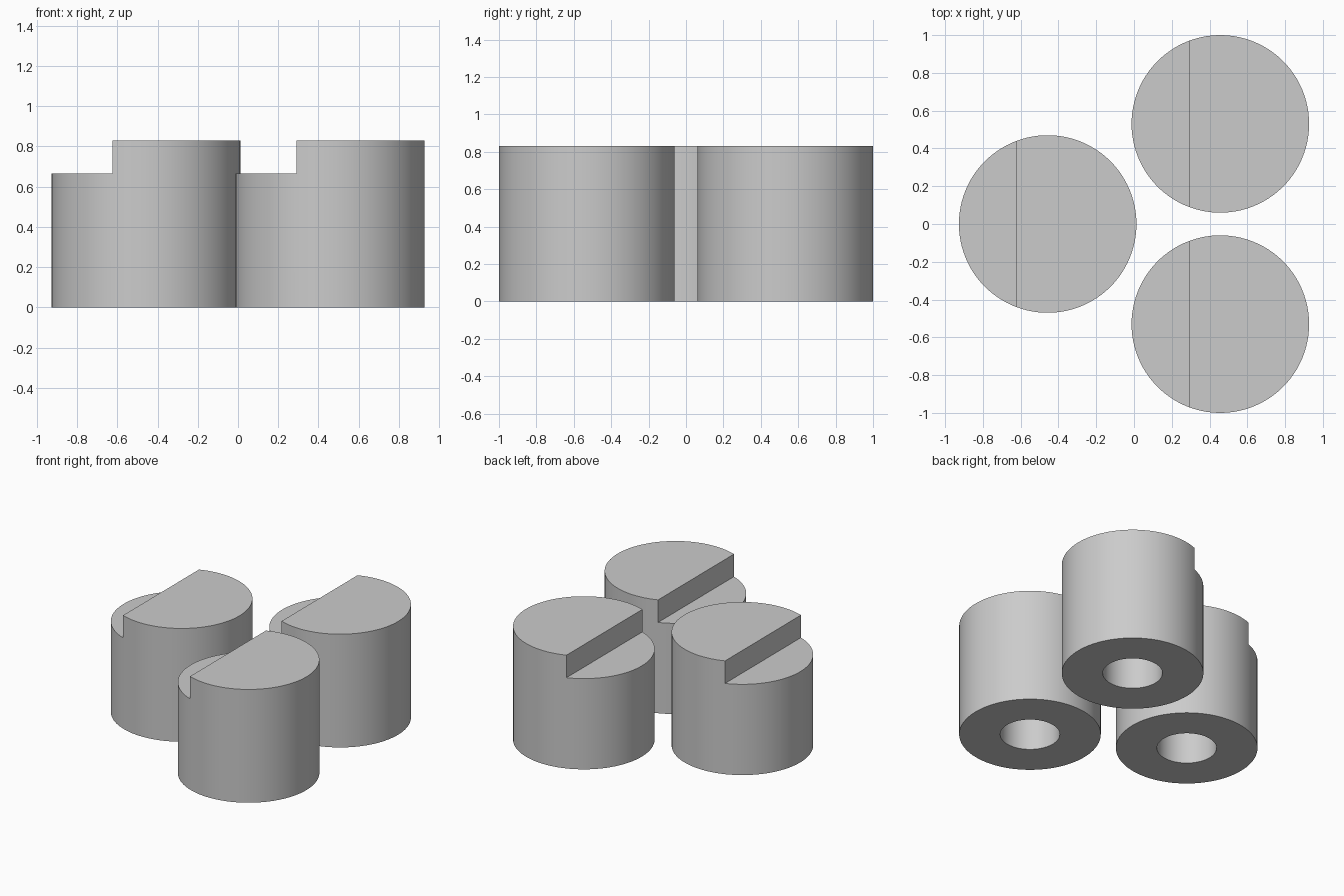
import bpy, bmesh, math

if "Cube" in bpy.data.objects:
    bpy.data.objects.remove(bpy.data.objects["Cube"])

R, HOLE_R = 0.47, 0.198            # outer and bore radius
TOP, STEP, HOLE_TOP = 0.83, 0.665, 0.5
CUT_X = -0.167                     # step wall, relative to the axis
N_D, N_S = 58, 38                  # segments on the tall and the low arc

grey = bpy.data.materials.new("plain grey")
grey.diffuse_color = (0.6, 0.6, 0.6, 1)
grey.use_nodes = True
grey.node_tree.nodes["Principled BSDF"].inputs["Base Color"].default_value = grey.diffuse_color

# Angles start and end exactly on the step wall
a = math.acos(CUT_X / R)
angles = [-a + 2 * a * i / N_D for i in range(N_D)]
angles += [a + (2 * math.pi - 2 * a) * i / N_S for i in range(N_S)]
N = len(angles)


def make_stepped_cap(name, cx, cy):
    bm = bmesh.new()

    def ring(r, z, angs):
        return [bm.verts.new((r * math.cos(t), r * math.sin(t), z)) for t in angs]

    def bridge(lower, upper):
        for i in range(N):
            j = (i + 1) % N
            bm.faces.new((lower[i], lower[j], upper[j], upper[i]))

    bottom, middle = ring(R, 0, angles), ring(R, STEP, angles)
    bore_low, bore_high = ring(HOLE_R, 0, angles), ring(HOLE_R, HOLE_TOP, angles)
    top = ring(R, TOP, angles[:N_D + 1])

    # Outer wall, underside ring and blind bore
    bridge(bottom, middle)
    bridge(bore_low, bottom)
    bridge(bore_high, bore_low)
    bm.faces.new(bore_high)

    # Raised D-shaped part, its flat wall and the low ledge
    for i in range(N_D):
        bm.faces.new((middle[i], middle[i + 1], top[i + 1], top[i]))
    bm.faces.new(top)
    bm.faces.new((middle[N_D], middle[0], top[0], top[N_D]))
    bm.faces.new(middle[N_D:] + [middle[0]])

    bmesh.ops.recalc_face_normals(bm, faces=bm.faces)
    mesh = bpy.data.meshes.new(name)
    bm.to_mesh(mesh)
    bm.free()
    mesh.materials.append(grey)
    ob = bpy.data.objects.new(name, mesh)
    ob.location = (cx, cy, 0)
    bpy.context.collection.objects.link(ob)
    bpy.ops.object.select_all(action='DESELECT')
    ob.select_set(True)
    bpy.context.view_layer.objects.active = ob
    bpy.ops.object.shade_smooth_by_angle(angle=math.radians(30))


# Three identical caps in a triangle
make_stepped_cap("left_stepped_cap", -0.457, 0)
make_stepped_cap("front_stepped_cap", 0.457, -0.53)
make_stepped_cap("back_stepped_cap", 0.457, 0.53)
